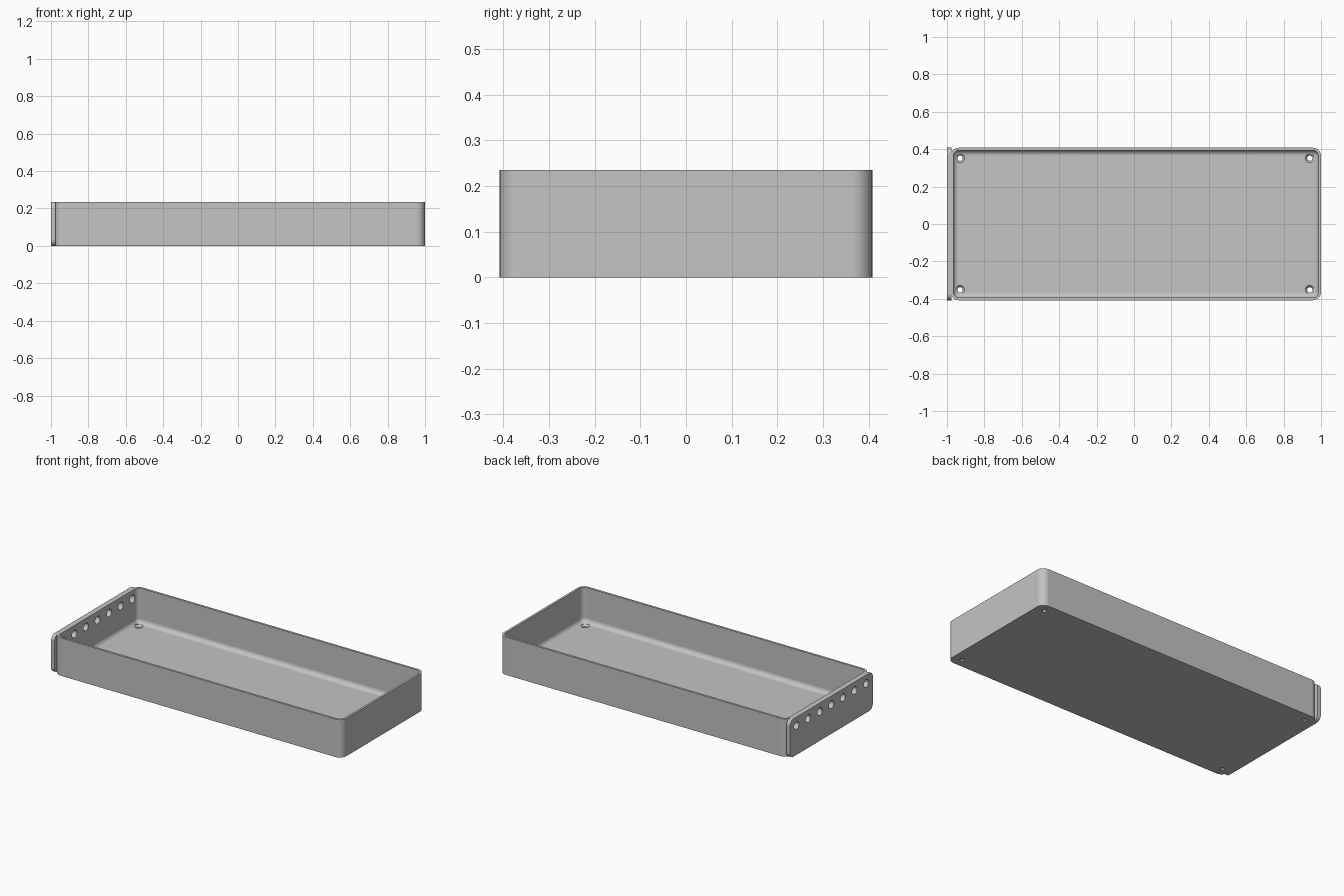
import bpy, bmesh
from math import sin, cos, pi, radians
from mathutils import Matrix, Vector

cube = bpy.data.objects.get("Cube")
if cube:
    bpy.data.objects.remove(cube, do_unlink=True)

HEIGHT, HALF_Y, WALL, FLOOR, FILLET, CORNER = 0.235, 0.408, 0.014, 0.018, 0.028, 0.045
TRAY_LEFT, TRAY_RIGHT = -0.98, 1.0

grey = bpy.data.materials.new("light grey")
grey.use_nodes = True
grey.diffuse_color = (0.55, 0.55, 0.55, 1)
grey.node_tree.nodes["Principled BSDF"].inputs["Base Color"].default_value = grey.diffuse_color


def rounded_rect(u0, u1, v0, v1, r, steps=8):
    """Counter-clockwise outline of a rectangle with round corners."""
    centres = [(u1 - r, v1 - r), (u0 + r, v1 - r), (u0 + r, v0 + r), (u1 - r, v0 + r)]
    points = []
    for q, (u, v) in enumerate(centres):
        for i in range(steps + 1):
            a = (q + i / steps) * pi / 2
            points.append((u + r * cos(a), v + r * sin(a)))
    return points


def skin(bm, rings):
    """Join a stack of matching rings and cap both ends."""
    rows = [[bm.verts.new(p) for p in ring] for ring in rings]
    n = len(rows[0])
    for a, b in zip(rows, rows[1:]):
        for i in range(n):
            j = (i + 1) % n
            bm.faces.new((a[i], a[j], b[j], b[i]))
    bm.faces.new(rows[0][::-1])
    bm.faces.new(rows[-1])


def make_object(name, bm):
    bmesh.ops.recalc_face_normals(bm, faces=bm.faces)
    mesh = bpy.data.meshes.new(name)
    bm.to_mesh(mesh)
    bm.free()
    mesh.materials.append(grey)
    obj = bpy.data.objects.new(name, mesh)
    bpy.context.collection.objects.link(obj)
    return obj


def finish(obj, cutters):
    """Cut the holes, then smooth the rounded edges."""
    bpy.ops.object.select_all(action="DESELECT")
    obj.select_set(True)
    bpy.context.view_layer.objects.active = obj
    for cutter in cutters:
        mod = obj.modifiers.new("holes", "BOOLEAN")
        mod.operation = "DIFFERENCE"
        mod.solver = "EXACT"
        mod.object = cutter
        bpy.ops.object.modifier_apply(modifier=mod.name)
    bpy.ops.object.shade_smooth_by_angle(angle=radians(30))
    weighted = obj.modifiers.new("flat panels", "WEIGHTED_NORMAL")
    weighted.keep_sharp = True


# Open tray: outside wall, rim, inside wall, rounded floor edge
def tray_ring(inset, z):
    outline = rounded_rect(TRAY_LEFT + inset, TRAY_RIGHT - inset,
                           -HALF_Y + inset, HALF_Y - inset, CORNER - inset)
    return [(x, y, z) for x, y in outline]


rings = [tray_ring(0, 0), tray_ring(0, HEIGHT), tray_ring(WALL, HEIGHT)]
for i in range(9):
    a = i / 8 * pi / 2
    rings.append(tray_ring(WALL + FILLET * (1 - cos(a)), FLOOR + FILLET * (1 - sin(a))))
bm = bmesh.new()
skin(bm, rings)
tray = make_object("tray", bm)

# End plate with four round corners
outline = rounded_rect(-HALF_Y, HALF_Y, 0, HEIGHT, 0.035)
bm = bmesh.new()
skin(bm, [[(x, y, z) for y, z in outline] for x in (-1, TRAY_LEFT + 0.003)])
end_plate = make_object("end_plate", bm)

# Row of round holes through the end
bm = bmesh.new()
for k in range(-3, 4):
    place = Matrix.Translation((-0.98, k * 0.114, 0.182)) @ Matrix.Rotation(pi / 2, 4, "Y")
    bmesh.ops.create_cone(bm, cap_ends=True, segments=32, radius1=0.024, radius2=0.024,
                          depth=0.1, matrix=place)
row_cutter = make_object("row_cutter", bm)

# Countersunk screw holes in the floor corners
bm = bmesh.new()
profile = [(0.014, -0.02), (0.014, 0.007), (0.024, FLOOR), (0.024, FLOOR + 0.03)]
for x in (-0.93, 0.94):
    for y in (-0.352, 0.352):
        skin(bm, [[(x + r * cos(i * pi / 16), y + r * sin(i * pi / 16), z)
                   for i in range(32)] for r, z in profile])
screw_cutter = make_object("screw_cutter", bm)

finish(tray, [row_cutter, screw_cutter])
finish(end_plate, [row_cutter])
for cutter in (row_cutter, screw_cutter):
    bpy.data.objects.remove(cutter, do_unlink=True)
